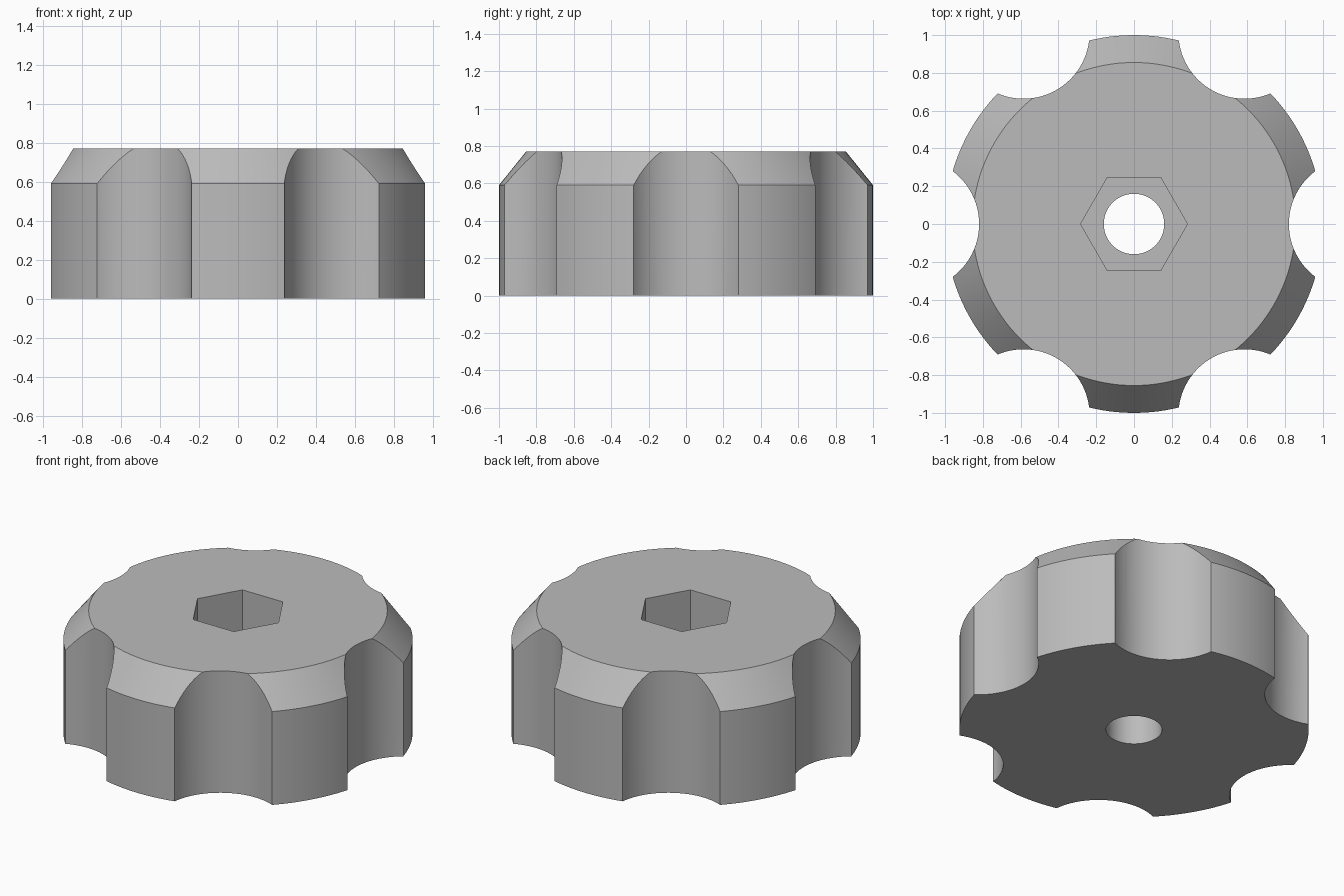
import bpy
import bmesh
from math import cos, sin, pi, radians

HEIGHT = 0.77

cube = bpy.data.objects.get("Cube")
if cube:
    bpy.data.objects.remove(cube, do_unlink=True)

grey = bpy.data.materials.new("plain grey")
grey.use_nodes = True
grey.diffuse_color = (0.5, 0.5, 0.5, 1)
grey.node_tree.nodes["Principled BSDF"].inputs["Base Color"].default_value = (0.5, 0.5, 0.5, 1)


def add_stack(bm, rings, sides, centre=(0, 0)):
    """Closed solid through (radius, z) rings, listed from bottom to top."""
    loops = []
    for radius, z in rings:
        angles = [2 * pi * i / sides for i in range(sides)]
        loops.append([bm.verts.new((centre[0] + radius * cos(a), centre[1] + radius * sin(a), z))
                      for a in angles])
    for low, high in zip(loops, loops[1:]):
        for i in range(sides):
            j = (i + 1) % sides
            bm.faces.new((low[i], low[j], high[j], high[i]))
    bm.faces.new(loops[0][::-1])
    bm.faces.new(loops[-1])


def make_object(name, bm):
    mesh = bpy.data.meshes.new(name)
    bm.to_mesh(mesh)
    bm.free()
    mesh.materials.append(grey)
    obj = bpy.data.objects.new(name, mesh)
    bpy.context.collection.objects.link(obj)
    return obj


# Round knob body with a sloping top rim
bm = bmesh.new()
add_stack(bm, [(1, 0), (1, 0.59), (0.855, HEIGHT)], 144)
knob = make_object("knob_body", bm)

# Six finger scallops around the rim
bm = bmesh.new()
for i in range(6):
    a = i * pi / 3
    add_stack(bm, [(0.35, -0.1), (0.35, HEIGHT + 0.1)], 96, (1.17 * cos(a), 1.17 * sin(a)))
scallops = make_object("scallop_cutter", bm)

# Hexagonal nut pocket in the top
bm = bmesh.new()
add_stack(bm, [(0.283, 0.38), (0.283, HEIGHT + 0.1)], 6)
pocket = make_object("hex_pocket_cutter", bm)

# Round bolt hole right through
bm = bmesh.new()
add_stack(bm, [(0.16, -0.1), (0.16, HEIGHT + 0.1)], 64)
hole = make_object("bolt_hole_cutter", bm)

# Cut the body, then discard the cutters
bpy.ops.object.select_all(action="DESELECT")
knob.select_set(True)
bpy.context.view_layer.objects.active = knob
for cutter in (scallops, pocket, hole):
    cutter.hide_render = True
    cut = knob.modifiers.new(cutter.name, "BOOLEAN")
    cut.operation = "DIFFERENCE"
    cut.solver = "EXACT"
    cut.object = cutter
    bpy.ops.object.modifier_apply(modifier=cut.name)
    bpy.data.objects.remove(cutter, do_unlink=True)

# Smooth curved walls, crisp edges
bpy.ops.object.shade_smooth_by_angle(angle=radians(25))
